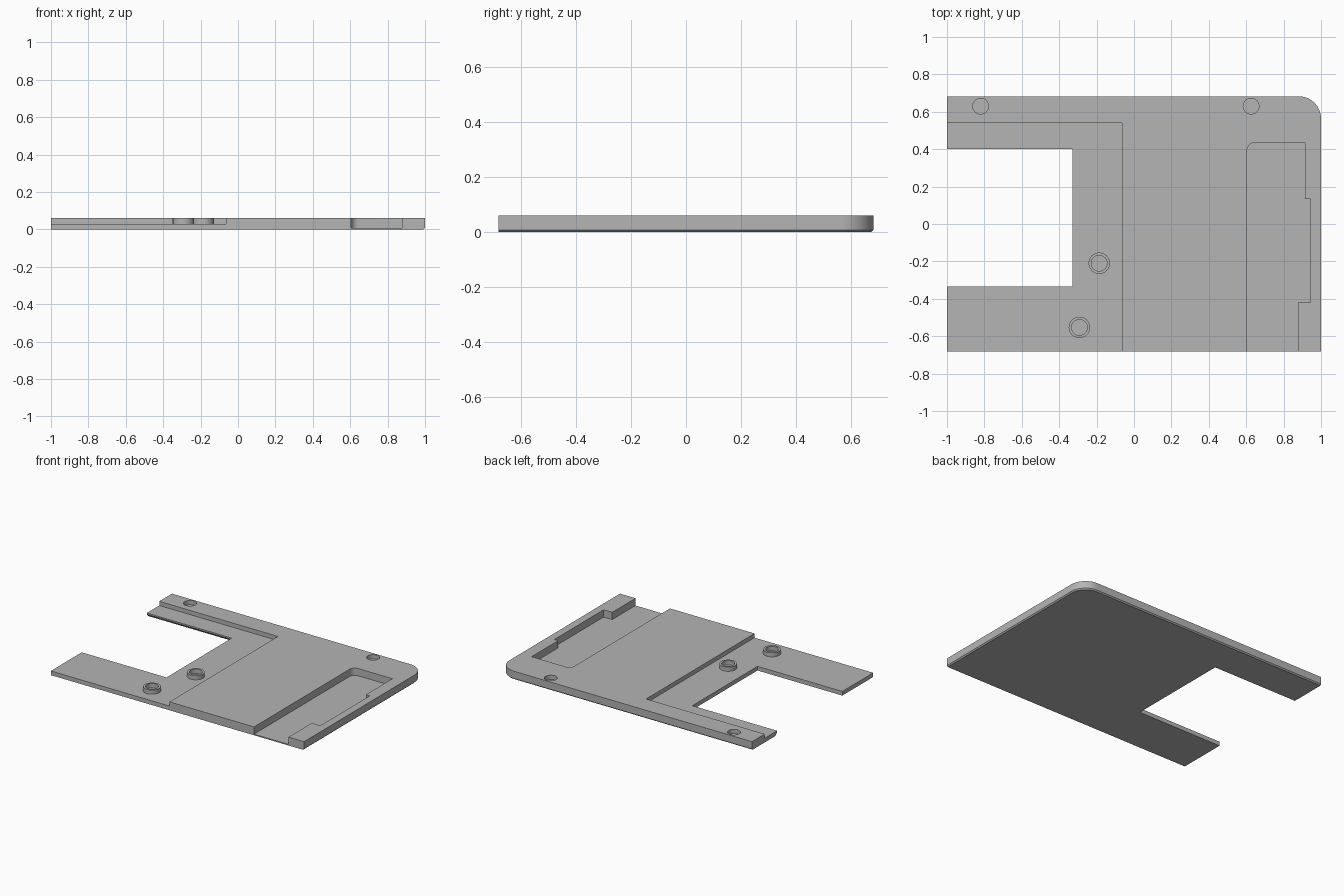
import bpy, bmesh, math
from mathutils import Matrix

if "Cube" in bpy.data.objects:
    bpy.data.objects.remove(bpy.data.objects["Cube"], do_unlink=True)

GREY = (0.46, 0.46, 0.46, 1)
mat = bpy.data.materials.new("plain grey")
mat.use_nodes = True
mat.diffuse_color = GREY
mat.node_tree.nodes["Principled BSDF"].inputs["Base Color"].default_value = GREY

BACK, TOP, LEDGE, FLOOR = 0.683, 0.06, 0.03, 0.008
HOLE_R, BOSS_R = 0.042, 0.057


def arc(cx, cy, r, start, end, n=16):
    """Points along an arc, angles in degrees."""
    angles = [math.radians(start + (end - start) * i / n) for i in range(n + 1)]
    return [(cx + r * math.cos(a), cy + r * math.sin(a)) for a in angles]


def loft(name, sections):
    """Closed solid through matching outlines given as (height, points)."""
    bm = bmesh.new()
    rings = [[bm.verts.new((x, y, z)) for x, y in pts] for z, pts in sections]
    bm.faces.new(rings[0])
    bm.faces.new(rings[-1])
    n = len(rings[0])
    for low, high in zip(rings, rings[1:]):
        for i in range(n):
            j = (i + 1) % n
            bm.faces.new((low[i], low[j], high[j], high[i]))
    bmesh.ops.recalc_face_normals(bm, faces=bm.faces)
    mesh = bpy.data.meshes.new(name)
    bm.to_mesh(mesh)
    bm.free()
    mesh.materials.append(mat)
    obj = bpy.data.objects.new(name, mesh)
    bpy.context.collection.objects.link(obj)
    return obj


def prism(name, pts, z0, z1):
    return loft(name, [(z0, pts), (z1, pts)])


def rect(x0, y0, x1, y1):
    return [(x0, y0), (x1, y0), (x1, y1), (x0, y1)]


def circle(x, y, r):
    return arc(x, y, r, 0, 360, 40)[:-1]


def activate(obj):
    bpy.ops.object.select_all(action='DESELECT')
    obj.select_set(True)
    bpy.context.view_layer.objects.active = obj


def cut(obj, cutter):
    """Subtract the cutter, then discard it."""
    mod = obj.modifiers.new("cut", 'BOOLEAN')
    mod.operation, mod.solver, mod.object = 'DIFFERENCE', 'EXACT', cutter
    activate(obj)
    bpy.ops.object.modifier_apply(modifier=mod.name)
    bpy.data.objects.remove(cutter, do_unlink=True)


def finish(obj):
    activate(obj)
    bpy.ops.object.shade_smooth_by_angle(angle=math.radians(30))


def outline(inset):
    """Plate outline with one rounded back corner."""
    corner = arc(0.88, BACK - 0.12, 0.12 - inset, 0, 90)
    return [(-1, -BACK), (1 - inset, -BACK)] + corner + [(-1, BACK - inset)]


# Plate with a chamfer under the back and left edges
plate = loft("base_plate", [(0, outline(FLOOR)), (FLOOR, outline(0)), (TOP, outline(0))])

# Open notch and lowered ledge around it
cut(plate, prism("notch_cutter", rect(-1.2, -0.335, -0.33, 0.40), -0.1, 0.2))
cut(plate, prism("ledge_cutter", rect(-1.2, -0.9, -0.063, 0.54), LEDGE, 0.2))

# Slanted underside along the back arm
cut(plate, loft("undercut_cutter", [(-0.01, rect(-1.2, 0.38, -0.33, 0.43)),
                                    (0.02, rect(-1.2, 0.38, -0.33, 0.40))]))

# Stepped pocket open to the front
pocket = [(0.605, -0.9), (0.877, -0.9), (0.877, -0.42), (0.945, -0.42),
          (0.945, 0.135), (0.915, 0.135), (0.915, 0.435)]
pocket += arc(0.645, 0.395, 0.04, 90, 180, 8)
cut(plate, prism("pocket_cutter", pocket, FLOOR, 0.2))

# Blind holes along the back edge
for x in (-0.82, 0.626):
    cut(plate, prism("hole_cutter", circle(x, 0.63, HOLE_R), LEDGE, 0.2))
finish(plate)

# Hollow bosses on the ledge
for name, x, y in (("rear_boss", -0.186, -0.21), ("front_boss", -0.292, -0.553)):
    boss = prism(name, circle(x, y, BOSS_R), LEDGE, TOP)
    cut(boss, prism("bore_cutter", circle(x, y, HOLE_R), -0.1, 0.2))
    finish(boss)
